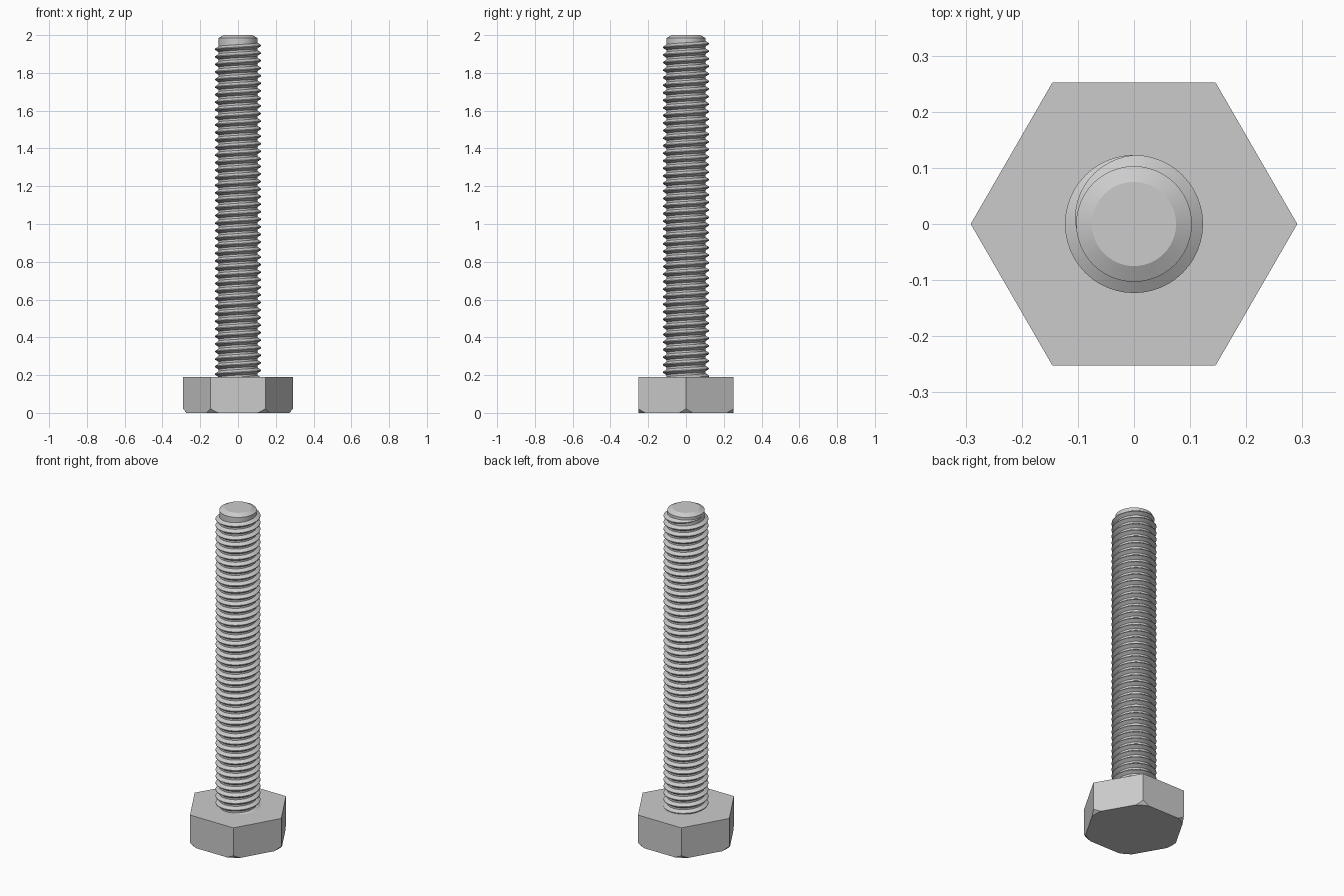
import bpy
import bmesh
from math import sin, cos, tau, radians
from mathutils import Vector

HEAD_RADIUS, HEAD_HEIGHT = 0.291, 0.19
CORE_RADIUS, CREST_RADIUS = 0.103, 0.123
PITCH, SEGMENTS = 0.04, 48

default = bpy.data.objects.get("Cube")
if default:
    bpy.data.objects.remove(default, do_unlink=True)

steel = bpy.data.materials.new("grey steel")
steel.use_nodes = True
colour = (0.6, 0.6, 0.6, 1)
steel.diffuse_color = colour
steel.node_tree.nodes["Principled BSDF"].inputs["Base Color"].default_value = colour


def finish(name, bm, smooth_angle=None):
    """Turn a bmesh into a named steel object."""
    bmesh.ops.recalc_face_normals(bm, faces=bm.faces)
    mesh = bpy.data.meshes.new(name)
    bm.to_mesh(mesh)
    bm.free()
    mesh.materials.append(steel)
    obj = bpy.data.objects.new(name, mesh)
    bpy.context.collection.objects.link(obj)
    if smooth_angle:
        bpy.ops.object.select_all(action='DESELECT')
        obj.select_set(True)
        bpy.context.view_layer.objects.active = obj
        bpy.ops.object.shade_smooth_by_angle(angle=radians(smooth_angle))
    return obj


def skin(bm, sections, closed_sections):
    """Bridge rows of points into quads and cap both ends."""
    rows = [[bm.verts.new(p) for p in row] for row in sections]
    count = len(rows[0])
    for low, high in zip(rows, rows[1:]):
        for i in range(count):
            j = (i + 1) % count
            bm.faces.new((low[i], low[j], high[j], high[i]))
    if closed_sections:
        bm.faces.new(rows[0])
        bm.faces.new(rows[-1])


def ring(radius, z, count):
    return [Vector((radius * cos(tau * i / count), radius * sin(tau * i / count), z))
            for i in range(count)]


# Hexagonal head, with the lower corners turned off along a shallow cone
bm = bmesh.new()
skin(bm, [ring(HEAD_RADIUS, 0, 6), ring(HEAD_RADIUS, HEAD_HEIGHT, 6)], True)
for corner in range(6):
    for offset in (-6, -3, 0, 3, 6):
        a = radians(corner * 60 + offset)
        out = Vector((cos(a), sin(a), 0))
        cut = bmesh.ops.bisect_plane(
            bm, geom=bm.verts[:] + bm.edges[:] + bm.faces[:], dist=1e-6,
            plane_co=out * 0.272, plane_no=(out * 0.022 - Vector((0, 0, 0.019))).normalized(),
            clear_outer=True)
        edges = [e for e in cut["geom_cut"] if isinstance(e, bmesh.types.BMEdge)]
        open_edges = [e for e in edges if e.is_valid and e.is_boundary]
        if len(open_edges) > 2:
            bmesh.ops.edgeloop_fill(bm, edges=open_edges)
finish("hex_head", bm, 20)

# Shank core with a chamfered tip
bm = bmesh.new()
profile = [(CORE_RADIUS, HEAD_HEIGHT - 0.03), (CORE_RADIUS, 1.985), (0.075, 2.0)]
skin(bm, [ring(r, z, SEGMENTS) for r, z in profile], True)
finish("shank_core", bm, 25)

# Right-handed thread ridge, fading out just below the tip
bm = bmesh.new()
FULL_TOP = 1.955                       # crest height where the fade begins
FADE_STEPS = 15
root = CORE_RADIUS - 0.005             # buried slightly inside the core
full_steps = int((FULL_TOP - HEAD_HEIGHT + 0.02) / PITCH * SEGMENTS)
sections = []
for step in range(-full_steps, FADE_STEPS + 1):
    a = tau * (0.25 + step / SEGMENTS)
    z = FULL_TOP + PITCH * step / SEGMENTS
    size = 1 - max(step, 0) / (FADE_STEPS + 1)
    crest = root + (CREST_RADIUS - root) * size
    tooth = [(root, -0.018), (crest, -0.002), (crest, 0.002), (root, 0.018)]
    sections.append([(r * cos(a), r * sin(a), z + dz * size) for r, dz in tooth])
skin(bm, sections, True)
finish("thread", bm, 30)
